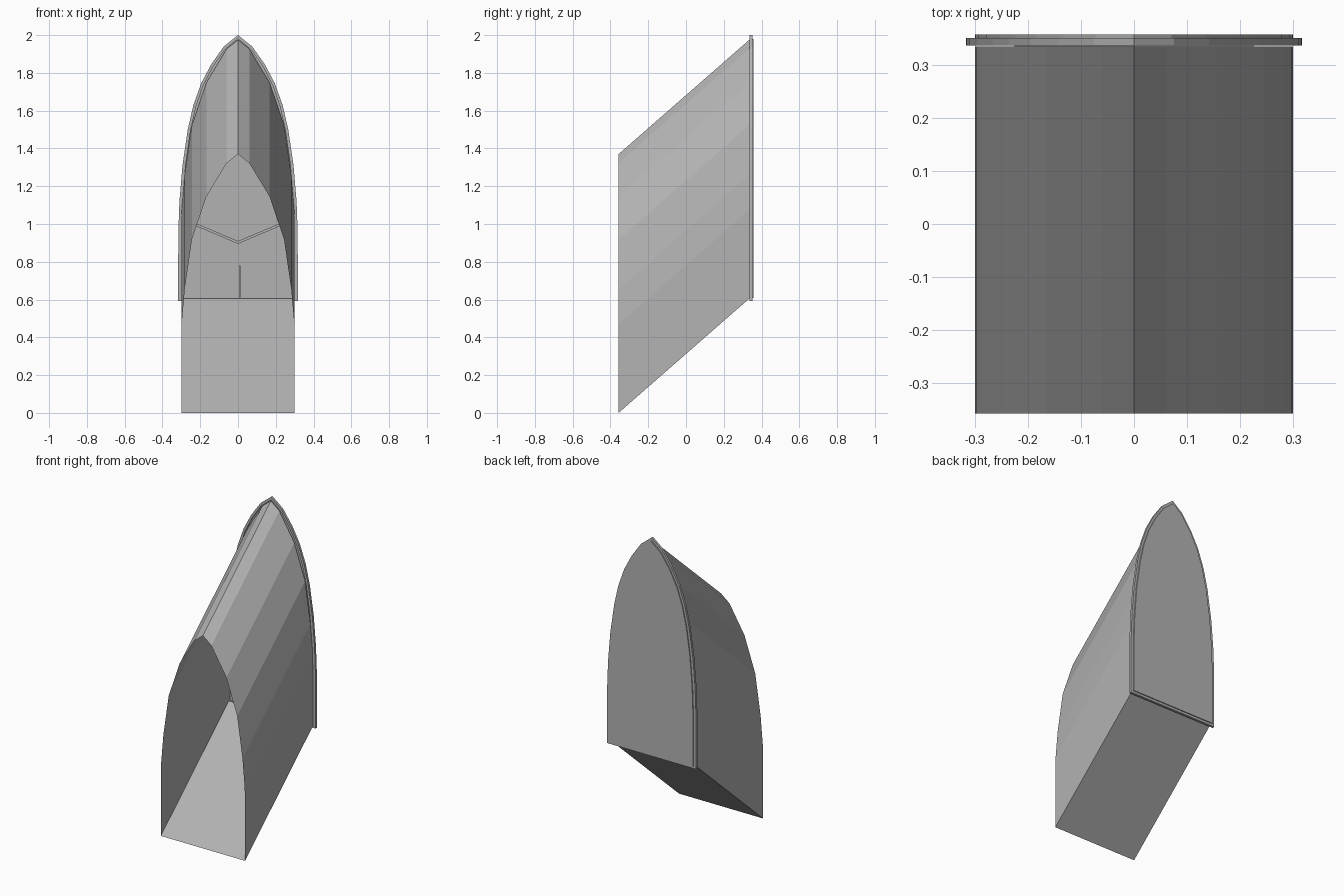
import bpy, bmesh

if "Cube" in bpy.data.objects:
    bpy.data.objects.remove(bpy.data.objects["Cube"])

Y_FRONT, Y_BACK, RISE = -0.357, 0.335, 0.605

stone = bpy.data.materials.new("dark_grey")
stone.diffuse_color = (0.45, 0.45, 0.45, 1)
stone.use_nodes = True
stone.node_tree.nodes["Principled BSDF"].inputs["Base Color"].default_value = stone.diffuse_color


def mirror(half):
    """Right half (bottom to apex) -> closed loop of (x, z)."""
    return half + [(-x, z) for x, z in reversed(half[:-1])]


def make(name, verts, faces, fix_normals=True):
    mesh = bpy.data.meshes.new(name)
    mesh.from_pydata(verts, [], faces)
    if fix_normals:
        bm = bmesh.new()
        bm.from_mesh(mesh)
        bmesh.ops.recalc_face_normals(bm, faces=bm.faces)
        bm.to_mesh(mesh)
        bm.free()
    mesh.materials.append(stone)
    obj = bpy.data.objects.new(name, mesh)
    bpy.context.collection.objects.link(obj)
    return obj


def rings(loops):
    """Quads joining successive loops of equal length."""
    n = len(loops[0])
    verts = [v for loop in loops for v in loop]
    faces = [(r * n + i, r * n + (i + 1) % n, (r + 1) * n + (i + 1) % n, (r + 1) * n + i)
             for r in range(len(loops) - 1) for i in range(n)]
    return verts, faces


def at(loop, y, dz=0):
    return [(x, y, z + dz) for x, z in loop]


def plate(name, loop, y0, y1):
    n = len(loop)
    verts, faces = rings([at(loop, y0), at(loop, y1)])
    return make(name, verts, faces + [tuple(range(n)), tuple(range(n, 2 * n))])


# Sloping pointed-arch tunnel, open at the front
tunnel = mirror([(0.3, 0), (0.298, 0.47), (0.282, 0.655), (0.244, 0.918),
                 (0.167, 1.145), (0.06, 1.322), (0, 1.37)])
make("light_shaft", *rings([at(tunnel, Y_FRONT), at(tunnel, Y_BACK, RISE)]), fix_normals=False)

# Raised window frame around the far end
outer = mirror([(0.317, 0.592), (0.316, 0.96), (0.310, 1.12), (0.294, 1.31), (0.266, 1.5),
                (0.236, 1.63), (0.195, 1.745), (0.142, 1.845), (0.075, 1.94), (0, 2.0)])
inner = [(x * 0.945, (z - 1.2) * 0.975 + 1.2) for x, z in outer]
make("window_frame", *rings([at(outer, 0.336), at(outer, 0.351),
                             at(inner, 0.351), at(inner, 0.336), at(outer, 0.336)]))

# Pane closing the frame
plate("window_pane", inner, 0.345, 0.357)

# Thin glazing bars on the pane
for side, label in ((1, "right"), (-1, "left")):
    plate("glazing_bar_" + label,
          [(0, 0.895), (side * 0.225, 0.99), (side * 0.225, 1.005), (0, 0.91)], 0.328, 0.346)
plate("upright_bar", [(0.006, 0.61), (0.014, 0.61), (0.014, 0.78), (0.006, 0.78)], 0.328, 0.346)
